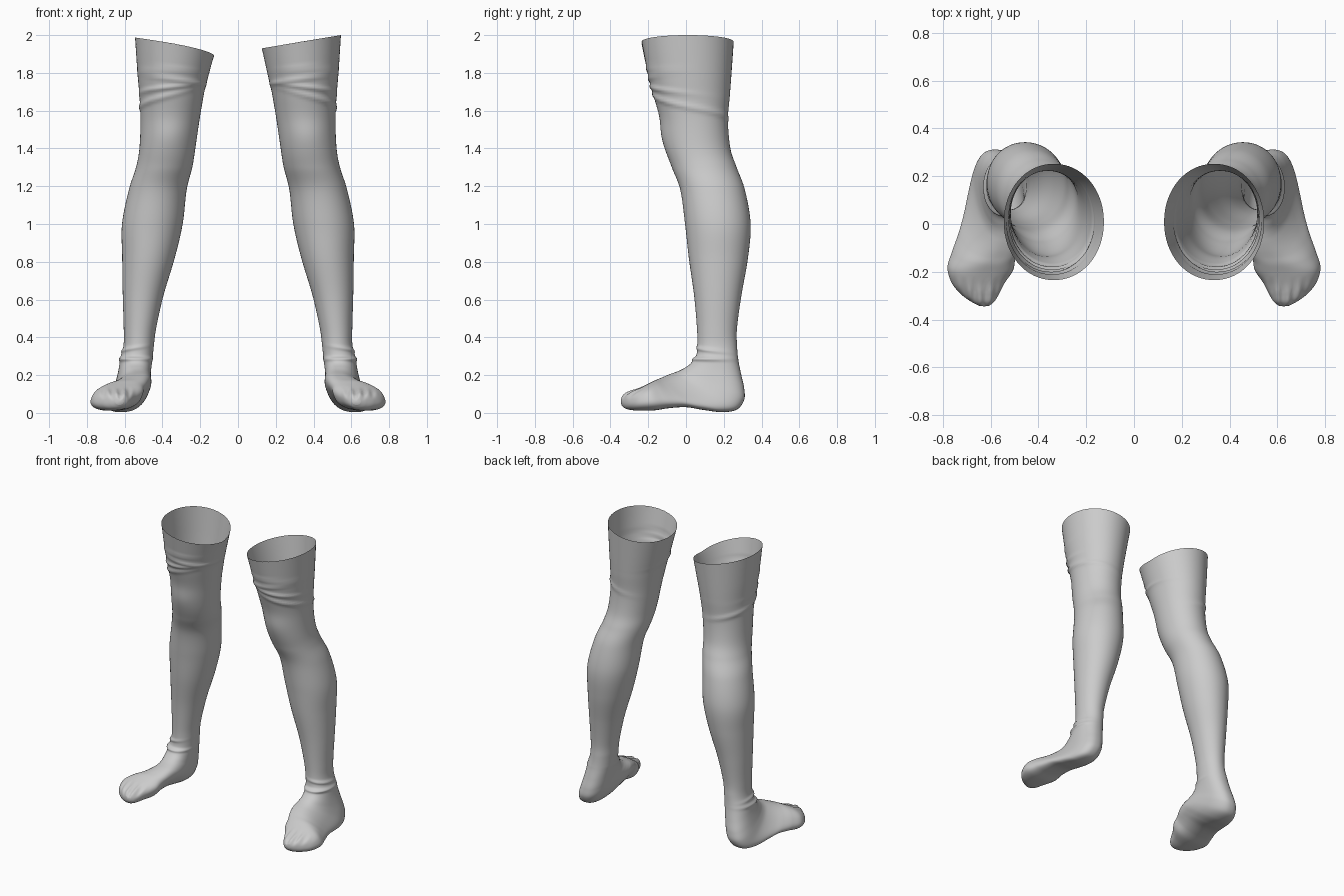
import bpy, bmesh, math
from mathutils import Vector

SEG, SUB = 64, 10

# Leg sections: z, front y, back y, inner x, outer x
LEG = [
    (2.00, -0.235, 0.252, 0.126, 0.545),
    (1.80, -0.200, 0.240, 0.160, 0.532),
    (1.68, -0.172, 0.232, 0.182, 0.522),
    (1.55, -0.135, 0.222, 0.204, 0.516),
    (1.40, -0.108, 0.235, 0.226, 0.522),
    (1.30, -0.075, 0.268, 0.242, 0.540),
    (1.18, -0.030, 0.312, 0.272, 0.578),
    (1.00, -0.005, 0.342, 0.293, 0.614),
    (0.82, 0.015, 0.328, 0.335, 0.613),
    (0.62, 0.043, 0.293, 0.395, 0.610),
    (0.45, 0.058, 0.270, 0.433, 0.605),
]
# Foot sections fanning round the ankle: top y, z, sole y, z, inner x, outer x
FOOT = [
    (0.060, 0.360, 0.270, 0.360, 0.445, 0.606),
    (0.053, 0.300, 0.277, 0.280, 0.452, 0.622),
    (0.025, 0.262, 0.293, 0.200, 0.460, 0.632),
    (-0.005, 0.240, 0.308, 0.130, 0.465, 0.642),
    (-0.030, 0.226, 0.308, 0.070, 0.467, 0.652),
    (-0.055, 0.216, 0.270, 0.018, 0.470, 0.664),
    (-0.080, 0.207, 0.190, 0.004, 0.475, 0.678),
    (-0.110, 0.195, 0.090, 0.016, 0.485, 0.695),
    (-0.140, 0.182, 0.000, 0.030, 0.495, 0.718),
    (-0.170, 0.170, -0.090, 0.025, 0.507, 0.750),
    (-0.205, 0.152, -0.170, 0.013, 0.512, 0.775),
    (-0.250, 0.130, -0.245, 0.012, 0.545, 0.760),
    (-0.295, 0.112, -0.295, 0.016, 0.567, 0.722),
    (-0.325, 0.098, -0.325, 0.025, 0.585, 0.682),
    (-0.342, 0.080, -0.342, 0.042, 0.605, 0.650),
]
# Cloth folds: z, angle (0 front, 90 outer), angular width, thickness, height, tilt to the back
FOLDS = [
    (1.83, 10, 50, 0.012, 0.006, 0.02),
    (1.77, -20, 60, 0.013, 0.008, -0.03),
    (1.72, 20, 60, 0.013, 0.010, 0.04),
    (1.66, 30, 55, 0.013, 0.009, 0.07),
    (1.59, 130, 60, 0.014, 0.007, 0.06),
    (1.47, 0, 35, 0.080, 0.010, 0.00),
    (0.335, 50, 60, 0.010, 0.009, 0.02),
    (0.285, 30, 80, 0.011, 0.014, 0.00),
]


def all_rows():
    """Join both tables as (front y, z, back y, z, inner x, outer x, skew, squareness)."""
    rows = [(f, z, b, z, i, o, 0, 2.05) for z, f, b, i, o in LEG]
    n = len(FOOT) - 1
    for k, r in enumerate(FOOT):
        t = k / n
        rows.append(r + (-0.045 * math.sin(math.pi * t) ** 2,
                         2.1 + 0.5 * math.sin(math.pi * t)))
    return rows


def catmull(p0, p1, p2, p3, t):
    return [0.5 * (2 * b + (c - a) * t + (2 * a - 5 * b + 4 * c - d) * t * t
                   + (3 * b - a - 3 * c + d) * t ** 3)
            for a, b, c, d in zip(p0, p1, p2, p3)]


def smooth_rows(rows):
    out, n = [], len(rows)
    for i in range(n - 1):
        for s in range(SUB):
            out.append(catmull(rows[max(i - 1, 0)], rows[i], rows[i + 1],
                               rows[min(i + 2, n - 1)], s / SUB))
    return out + [list(rows[-1])]


def fold_height(deg, z):
    h = 0
    for fz, ang, width, thick, amp, tilt in FOLDS:
        d = (deg - ang + 180) % 360 - 180
        dz = z - (fz - tilt * d / 90)
        h += amp * math.exp(-(d / width) ** 2) * math.exp(-(dz / thick) ** 2)
    return h


def section_point(row, a):
    fy, fz, by, bz, xi, xo, skew, power = row
    c, s = math.cos(a), math.sin(a)
    u = math.copysign(abs(c) ** (2 / power), c)
    v = math.copysign(abs(s) ** (2 / power), s)
    mid = Vector(((xi + xo) / 2, (fy + by) / 2, (fz + bz) / 2))
    p = mid + Vector(((xo - xi) / 2 * v + skew * u, (fy - by) / 2 * u, (fz - bz) / 2 * u))
    if p.z > 0.24 and p.y > -0.3:
        p += (p - mid).normalized() * fold_height(math.degrees(a), p.z)
    # shallow dents between the toes
    if p.y < -0.22 and u > 0:
        p.z += 0.006 * u * min(1, (-0.22 - p.y) / 0.06) * math.cos((p.x - 0.6) * 2 * math.pi / 0.045)
    return p


def build_leg(name, side, rim):
    """Loft one open-topped leg; rim gives the top edge height from inner (0) to outer (1)."""
    bm = bmesh.new()
    rings = []
    for row in smooth_rows(all_rows()):
        ring = []
        for k in range(SEG):
            p = section_point(row, 2 * math.pi * k / SEG)
            if p.z > 1.7:
                u = min(1, max(0, (p.x - 0.126) / 0.419))
                p.z = 1.7 + (p.z - 1.7) * (rim(u) - 1.7) / 0.3
            ring.append(bm.verts.new((p.x * side, p.y, p.z)))
        rings.append(ring)
    for r0, r1 in zip(rings, rings[1:]):
        for k in range(SEG):
            j = (k + 1) % SEG
            quad = (r0[k], r0[j], r1[j], r1[k])
            bm.faces.new(quad if side < 0 else quad[::-1])
    # close the toe tip
    tip = sum((v.co for v in rings[-1]), Vector()) / SEG + Vector((0, -0.003, 0))
    tip = bm.verts.new(tip)
    for k in range(SEG):
        bm.faces.new((rings[-1][k], rings[-1][(k + 1) % SEG], tip))
    bmesh.ops.recalc_face_normals(bm, faces=bm.faces)
    # make sure the surface faces outward
    bm.normal_update()
    toe = min(bm.faces, key=lambda f: f.calc_center_median().y)
    if toe.normal.y > 0:
        bmesh.ops.reverse_faces(bm, faces=bm.faces)
    for f in bm.faces:
        f.smooth = True
    mesh = bpy.data.meshes.new(name)
    bm.to_mesh(mesh)
    bm.free()
    ob = bpy.data.objects.new(name, mesh)
    bpy.context.collection.objects.link(ob)
    return ob


# The pair of legs, with slightly different top edges
build_leg("left_leg", 1, lambda u: 1.93 + 0.07 * u)
build_leg("right_leg", -1, lambda u: 1.89 + 0.097 * u ** 0.6)
